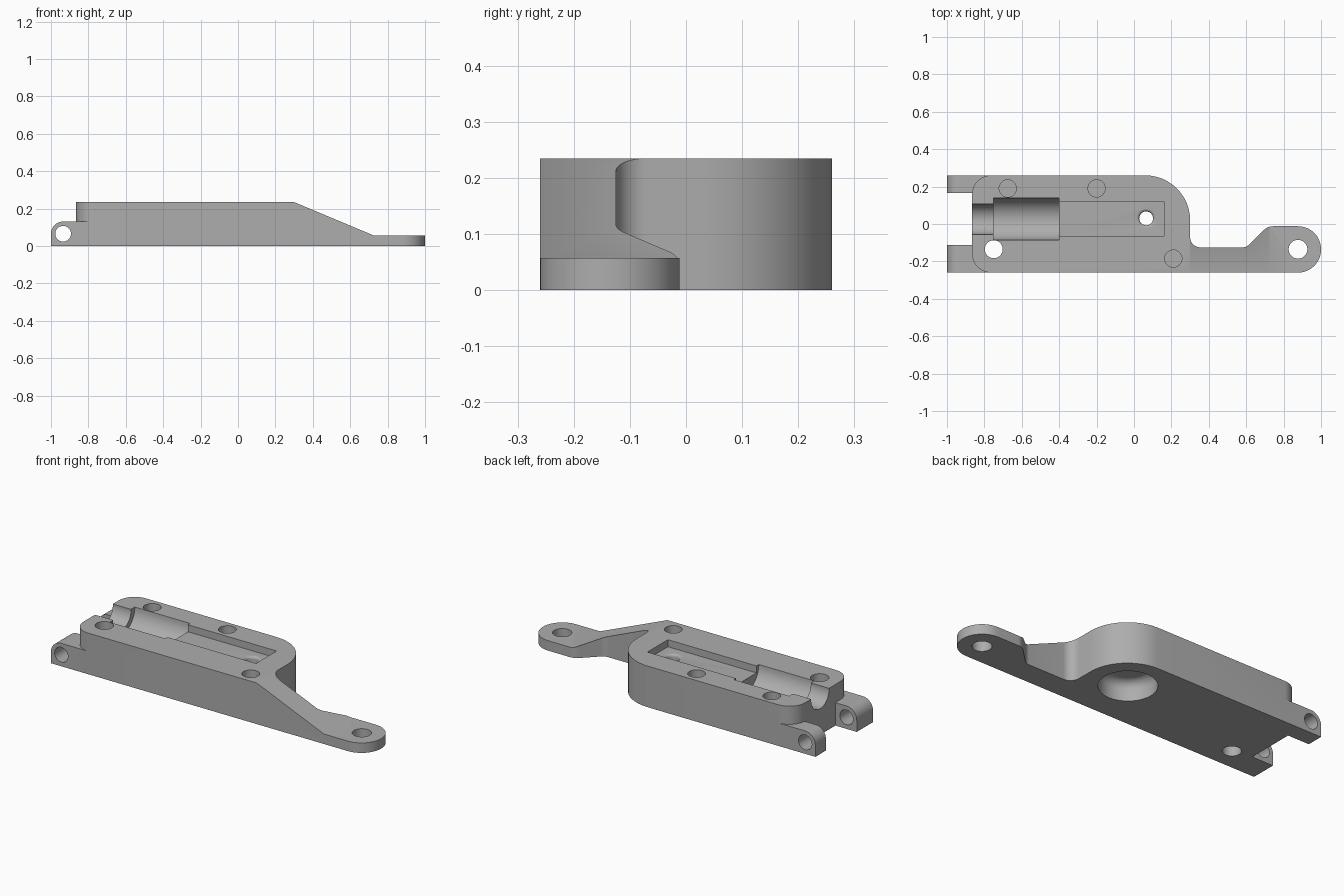
import bpy, bmesh, math
from mathutils import Vector, Matrix

cube = bpy.data.objects.get("Cube")
if cube:
    bpy.data.objects.remove(cube, do_unlink=True)

grey = bpy.data.materials.new("plain grey")
grey.use_nodes = True
grey.diffuse_color = (0.42, 0.42, 0.42, 1)
grey.node_tree.nodes["Principled BSDF"].inputs["Base Color"].default_value = grey.diffuse_color

TOP = 0.235


def rounded(corners, steps=12):
    """Outline from (x, y, radius) corners, each radius turned into an arc."""
    out = []
    n = len(corners)
    for i, (x, y, r) in enumerate(corners):
        p = Vector((x, y))
        if r == 0:
            out.append(p)
            continue
        a = (Vector(corners[i - 1][:2]) - p).normalized()
        b = (Vector(corners[(i + 1) % n][:2]) - p).normalized()
        half = a.angle(b) / 2
        centre = p + (a + b).normalized() * r / math.sin(half)
        start = p + a * r / math.tan(half) - centre
        sweep = start.angle_signed(p + b * r / math.tan(half) - centre)
        for k in range(steps + 1):
            t = -sweep * k / steps
            out.append(centre + Matrix.Rotation(t, 2) @ start)
    return out


def finish(name, bm):
    bmesh.ops.recalc_face_normals(bm, faces=bm.faces)
    mesh = bpy.data.meshes.new(name)
    bm.to_mesh(mesh)
    bm.free()
    mesh.materials.append(grey)
    obj = bpy.data.objects.new(name, mesh)
    bpy.context.collection.objects.link(obj)
    return obj


def prism(name, outline, lo, hi, axis="z"):
    """Extrude an outline along an axis; the outline lies in the other two."""
    place = {"z": lambda u, v, w: (u, v, w),
             "y": lambda u, v, w: (u, w, v),
             "x": lambda u, v, w: (w, u, v)}[axis]
    bm = bmesh.new()
    face = bm.faces.new([bm.verts.new(place(p[0], p[1], lo)) for p in outline])
    moved = bmesh.ops.extrude_face_region(bm, geom=[face])["geom"]
    bmesh.ops.translate(bm, vec=Vector(place(0, 0, hi - lo)),
                        verts=[v for v in moved if isinstance(v, bmesh.types.BMVert)])
    return finish(name, bm)


def circle(u, v, r, n=48):
    return [(u + r * math.cos(math.tau * k / n), v + r * math.sin(math.tau * k / n))
            for k in range(n)]


def box(u0, u1, v0, v1):
    return [(u0, v0), (u1, v0), (u1, v1), (u0, v1)]


def lathe(name, profile, x, y, n=64):
    bm = bmesh.new()
    verts = [bm.verts.new((x + r, y, z)) for r, z in profile]
    edges = [bm.edges.new(pair) for pair in zip(verts, verts[1:])]
    bmesh.ops.spin(bm, geom=verts + edges, cent=(x, y, 0), axis=(0, 0, 1),
                   angle=math.tau, steps=n)
    bmesh.ops.remove_doubles(bm, verts=bm.verts, dist=1e-5)
    return finish(name, bm)


def combine(target, tool, operation):
    mod = target.modifiers.new(operation.lower(), "BOOLEAN")
    mod.operation, mod.solver, mod.object = operation, "EXACT", tool
    bpy.context.view_layer.objects.active = target
    bpy.ops.object.modifier_apply(modifier=mod.name)
    bpy.data.objects.remove(tool, do_unlink=True)


# Housing and arm: plan outline cut by a sloping side profile
plan = rounded([(-0.865, -0.26, 0.1), (1, -0.26, 0.123), (1, -0.012, 0.123),
                (0.715, -0.012, 0.07), (0.6, -0.125, 0.05), (0.30, -0.125, 0.055),
                (0.30, 0.26, 0.24), (-0.865, 0.26, 0.1)])
body = prism("housing", plan, 0, 0.4)
side = [(-2, -0.1), (2, -0.1), (2, 0.057), (0.725, 0.057), (0.30, TOP), (-2, TOP)]
combine(body, prism("side_profile", side, -1, 1, "y"), "INTERSECT")

# Hinge ears
ear = rounded([(-1, 0, 0), (-0.76, 0, 0), (-0.76, 0.131, 0), (-1, 0.131, 0.065)])
for name, lo, hi in (("front_ear", -0.26, -0.113), ("back_ear", 0.165, 0.26)):
    combine(body, prism(name, ear, lo, hi, "y"), "UNION")

# Recesses and holes
cutters = [
    prism("hinge_hole", circle(-0.935, 0.066, 0.042), -1, 1, "y"),
    prism("barrel_groove", circle(0.027, TOP, 0.113), -0.75, -0.4, "x"),
    prism("neck_groove", circle(0.025, TOP - 0.005, 0.081), -1.1, -0.74, "x"),
    prism("pocket", box(-0.45, 0.16, -0.065, 0.12), TOP - 0.04, 0.4),
    prism("corner_hole", circle(-0.75, -0.135, 0.048), -1, 1),
    prism("arm_hole", circle(0.877, -0.135, 0.05), -1, 1),
]
for x, y in ((-0.675, 0.19), (-0.2, 0.19), (0.21, -0.185)):
    cutters.append(prism("blind_hole", circle(x, y, 0.046), TOP - 0.13, 0.4))

# Domed cavity underneath, opening into the pocket through a flared hole
flare = [(0.037 + 0.015 * (1 - math.cos(t)), 0.18 + 0.015 * math.sin(t))
         for t in (math.pi / 2 * k / 6 for k in range(7))]
dome = [(0.1 + 0.05 * math.cos(t), 0.06 + 0.05 * math.sin(t))
        for t in (math.pi / 2 * k / 8 for k in range(9))]
cutters.append(lathe("cavity", [(0, -0.05), (0.15, -0.05)] + dome + [(0.037, 0.11)]
                     + flare + [(0.052, 0.25), (0, 0.25)], 0.065, 0.03))

for cutter in cutters:
    combine(body, cutter, "DIFFERENCE")

# Smooth curved walls, crisp edges
bpy.ops.object.select_all(action="DESELECT")
body.select_set(True)
bpy.context.view_layer.objects.active = body
bpy.ops.object.shade_smooth_by_angle(angle=math.radians(30))
